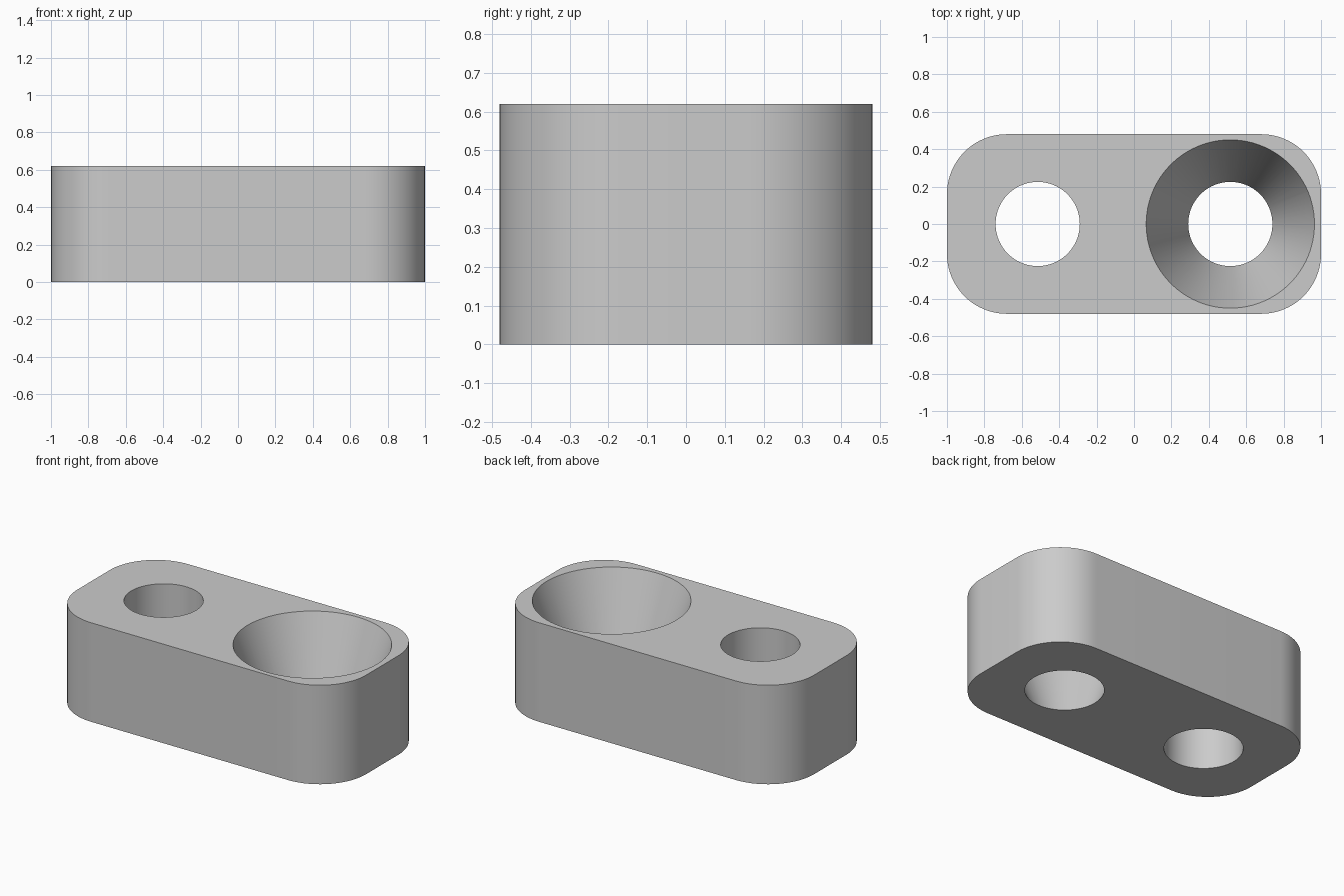
import bpy, bmesh, math
from mathutils import Matrix

if "Cube" in bpy.data.objects:
    bpy.data.objects.remove(bpy.data.objects["Cube"], do_unlink=True)

LENGTH, WIDTH, HEIGHT = 2.0, 0.96, 0.62
CORNER = 0.32
HOLE_X, HOLE_R, RIM_R = 0.515, 0.225, 0.45
MARGIN = 0.1  # cutters reach past both faces

grey = bpy.data.materials.new("light_grey")
grey.use_nodes = True
colour = (0.6, 0.6, 0.6, 1)
grey.diffuse_color = colour
grey.node_tree.nodes["Principled BSDF"].inputs["Base Color"].default_value = colour


def make_object(name, bm):
    mesh = bpy.data.meshes.new(name)
    bm.to_mesh(mesh)
    bm.free()
    mesh.materials.append(grey)
    obj = bpy.data.objects.new(name, mesh)
    bpy.context.collection.objects.link(obj)
    return obj


def hole_cutter(name, x, bottom_r, top_r):
    """Round cutter with the given radii at the bottom and top faces."""
    extra = (top_r - bottom_r) / HEIGHT * MARGIN
    bm = bmesh.new()
    bmesh.ops.create_cone(bm, cap_ends=True, segments=96,
                          radius1=bottom_r - extra, radius2=top_r + extra,
                          depth=HEIGHT + 2 * MARGIN,
                          matrix=Matrix.Translation((x, 0, HEIGHT / 2)))
    obj = make_object(name, bm)
    obj.hide_render = True
    return obj


# Block with rounded vertical corners
bm = bmesh.new()
bmesh.ops.create_cube(bm, size=1)
bmesh.ops.scale(bm, vec=(LENGTH, WIDTH, HEIGHT), verts=bm.verts)
bmesh.ops.translate(bm, vec=(0, 0, HEIGHT / 2), verts=bm.verts)
uprights = [e for e in bm.edges
            if abs(e.verts[0].co.z - e.verts[1].co.z) > HEIGHT / 2]
bmesh.ops.bevel(bm, geom=uprights, offset=CORNER, offset_type='OFFSET',
                segments=20, profile=0.5, affect='EDGES')
block = make_object("spacer_block", bm)

# Straight hole on one side, tapered hole on the other
cutters = [hole_cutter("straight_hole_cutter", -HOLE_X, HOLE_R, HOLE_R),
           hole_cutter("tapered_hole_cutter", HOLE_X, HOLE_R, RIM_R)]
bpy.ops.object.select_all(action='DESELECT')
block.select_set(True)
bpy.context.view_layer.objects.active = block
for cutter in cutters:
    cut = block.modifiers.new(cutter.name, 'BOOLEAN')
    cut.operation = 'DIFFERENCE'
    cut.solver = 'EXACT'
    cut.object = cutter
    bpy.ops.object.modifier_apply(modifier=cut.name)
for cutter in cutters:
    bpy.data.objects.remove(cutter, do_unlink=True)

bpy.ops.object.shade_smooth_by_angle(angle=math.radians(30))
